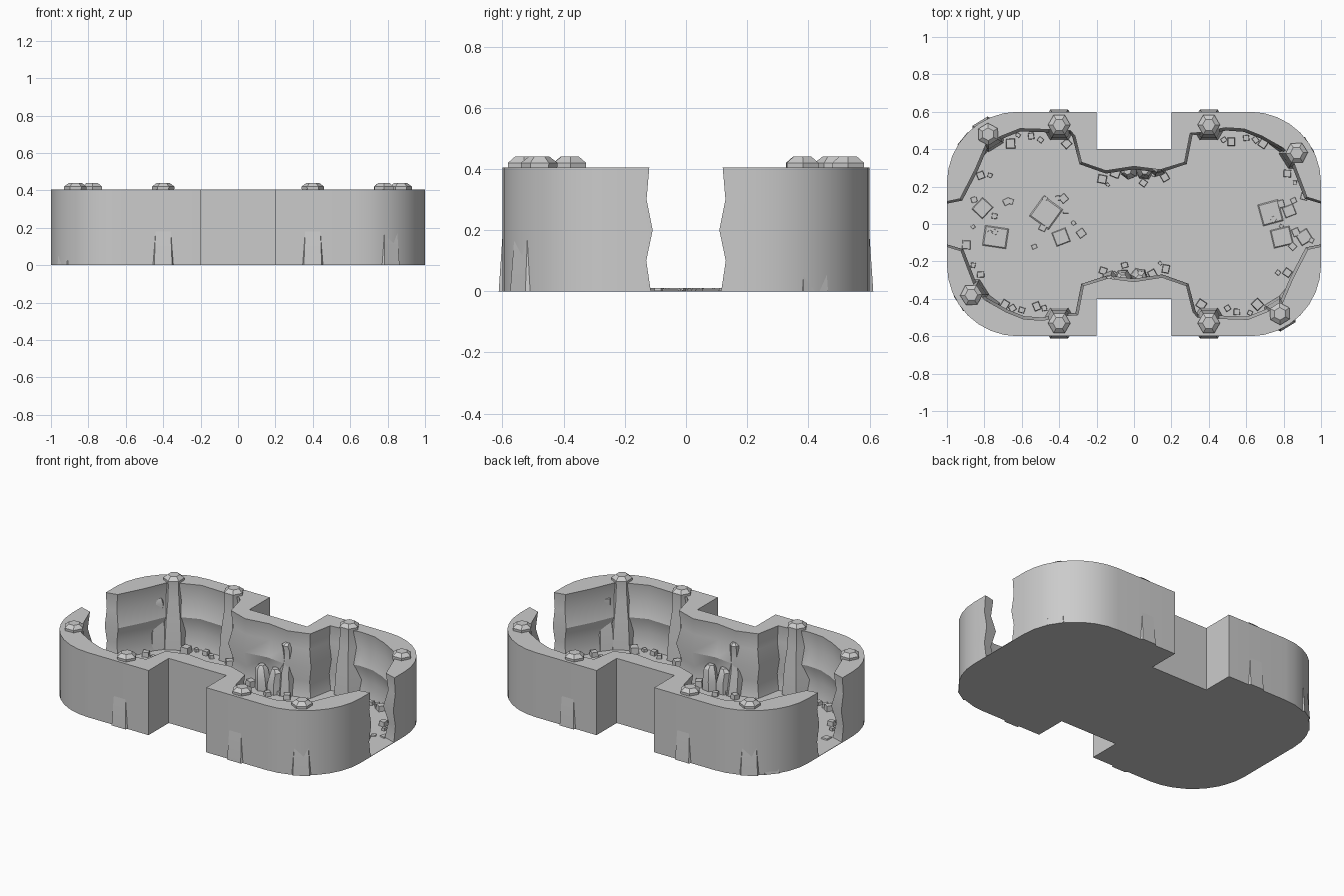
import bpy, bmesh, random
from math import sin, cos, pi, radians, atan2
from mathutils import Vector, Matrix

if "Cube" in bpy.data.objects:
    bpy.data.objects.remove(bpy.data.objects["Cube"])

random.seed(4)
H = 0.405


def finish(name, bm, smooth=True):
    bmesh.ops.recalc_face_normals(bm, faces=bm.faces)
    me = bpy.data.meshes.new(name)
    bm.to_mesh(me)
    bm.free()
    ob = bpy.data.objects.new(name, me)
    bpy.context.collection.objects.link(ob)
    if smooth:
        bpy.context.view_layer.objects.active = ob
        ob.select_set(True)
        bpy.ops.object.shade_smooth_by_angle(angle=radians(30))
        ob.select_set(False)
    return ob


def stack(name, rows, smooth=True):
    """Skin closed rings of equal length and cap both ends."""
    bm = bmesh.new()
    rings = [[bm.verts.new(p) for p in row] for row in rows]
    n = len(rings[0])
    for a, b in zip(rings, rings[1:]):
        for i in range(n):
            j = (i + 1) % n
            bm.faces.new((a[i], a[j], b[j], b[i]))
    bm.faces.new(rings[0][::-1])
    bm.faces.new(rings[-1])
    return finish(name, bm, smooth)


def spin(x, y, s):
    return (x * s, y * s)


# Outer outline of one half: two rounded corners and the notch between them
arc = [(0.62 + 0.38 * cos(i * pi / 16), 0.22 + 0.38 * sin(i * pi / 16)) for i in range(9)]
half = arc + [(0.2, 0.6), (0.2, 0.4)]
outer = half + [(-x, y) for x, y in reversed(half)]

# Rough inner wall line, doorway to doorway
inner = [(-1, .12), (-.93, .135), (-.85, .29), (-.79, .43), (-.71, .47), (-.61, .51),
         (-.45, .505), (-.34, .5), (-.315, .47), (-.28, .33), (-.15, .285), (0, .308),
         (.14, .29), (.27, .33), (.3, .485), (.36, .49), (.49, .515), (.59, .508),
         (.685, .47), (.8, .405), (.85, .34), (.925, .144), (1, .12)]
waves = [(0, .005), (.1, -.01), (.2, .011), (.3, -.009), (H, 0)]


def pushed(i, d):
    """Inner point i moved d towards the room."""
    x, y = inner[i]
    if i in (0, len(inner) - 1):
        return x, y - d
    t = (Vector(inner[i + 1]) - Vector(inner[i - 1])).normalized()
    return x + t.y * d * 1.4, y - t.x * d * 1.4


# Two walls, the second turned half a turn
for side, s in (("back", 1), ("front", -1)):
    rows = []
    for z, d in waves:
        ring = outer + [pushed(i, d) for i in range(len(inner))]
        rows.append([(*spin(x, y, s), z) for x, y in ring])
    stack(side + "_wall", rows)

# Floor plate
plan = outer + [(-x, -y) for x, y in outer]
stack("floor", [[(x, y, z) for x, y in plan] for z in (0, .003)], False)


def pillar(name, x, y, profile, turn=0, wobble=0):
    rows = []
    for z, r in profile:
        ox, oy = random.uniform(-wobble, wobble), random.uniform(-wobble, wobble)
        rows.append([(x + ox + r * cos(turn + k * pi / 3), y + oy + r * sin(turn + k * pi / 3), z)
                     for k in range(6)])
    stack(name, rows)


def facing(x, y):
    """Turn so that a flat side looks out of the rounded corner."""
    cx = 0.62 if x > 0 else -0.62
    cy = 0.22 if y > 0 else -0.22
    return atan2(y - cy, x - cx) + pi / 6


tall = [(0, .095), (.18, .081), (.3, .062), (.39, .058), (.42, .06), (.44, .034)]
short = [(0, .085), (.15, .066), (.22, .05), (.28, .052), (.31, .046), (.325, .025)]
stub = [(0, .05), (.06, .046), (.13, .036), (.15, .02)]

for s in (1, -1):
    # Domed hexagonal columns
    for x, y in ((.4, .53), (-.4, .53)):
        pillar("straight_wall_column", *spin(x, y, s), tall)
    for x, y in ((.87, .38), (-.78, .48)):
        x, y = spin(x, y, s)
        pillar("corner_column", x, y, tall, facing(x, y))
    # Shorter leaning pillars half sunk in the wall
    for x, y in ((-.855, .41), (.80, .46)):
        x, y = spin(x, y, s)
        pillar("short_pillar", x, y, short, facing(x, y), .005)
    pillar("neck_pillar", *spin(.13, .305, s), [(z, r * .62) for z, r in short], .3, .005)
    # Stubby stones at the neck
    for x, y in ((-.03, .285), (.06, .29)):
        pillar("neck_stone", *spin(x, y, s), stub, random.random(), .006)


def block(name, x, y, size, height, base=0.0):
    bm = bmesh.new()
    bmesh.ops.create_cube(bm, size=1)
    for v in bm.verts:
        if v.co.z > 0:
            v.co.xy *= .88
    bmesh.ops.transform(bm, verts=bm.verts, matrix=Matrix.Translation((x, y, base + height / 2))
                        @ Matrix.Rotation(random.uniform(0, pi), 4, 'Z')
                        @ Matrix.Diagonal((size, size * random.uniform(.8, 1.1), height, 1)))
    finish(name, bm, False)


# Rubble along the foot of the walls: x, y, size
rubble = [(-.66, .43, .05), (-.62, .475, .025), (-.55, .47, .035), (-.5, .45, .03),
          (-.36, .43, .045), (-.29, .46, .03), (-.82, .26, .04), (-.77, .26, .025),
          (-.17, .24, .045), (-.14, .21, .02), (-.1, .27, .05), (.05, .22, .035),
          (.1, .27, .03), (.165, .25, .04), (.48, .45, .03), (.52, .44, .045),
          (.6, .46, .03), (.65, .45, .035), (.69, .43, .045), (.82, .27, .04), (.86, .22, .025)]
for s in (1, -1):
    for x, y, size in rubble:
        block("rubble", *spin(x, y, s), size, size * .8)

# Thin paving slabs inside each doorway
for x, y, size in ((-.47, .06, .13), (-.74, -.07, .13), (.73, .06, .12), (.79, -.07, .1),
                   (-.81, .085, .08), (-.39, -.07, .08), (.91, -.07, .07), (.83, .07, .06)):
    block("paving_slab", x, y, size, .006, .002)
for cx in (-.8, -.42, .82):
    for _ in range(8):
        block("paving_chip", cx + random.uniform(-.14, .14), random.uniform(-.13, .15),
              random.uniform(.02, .045), .008, .002)
